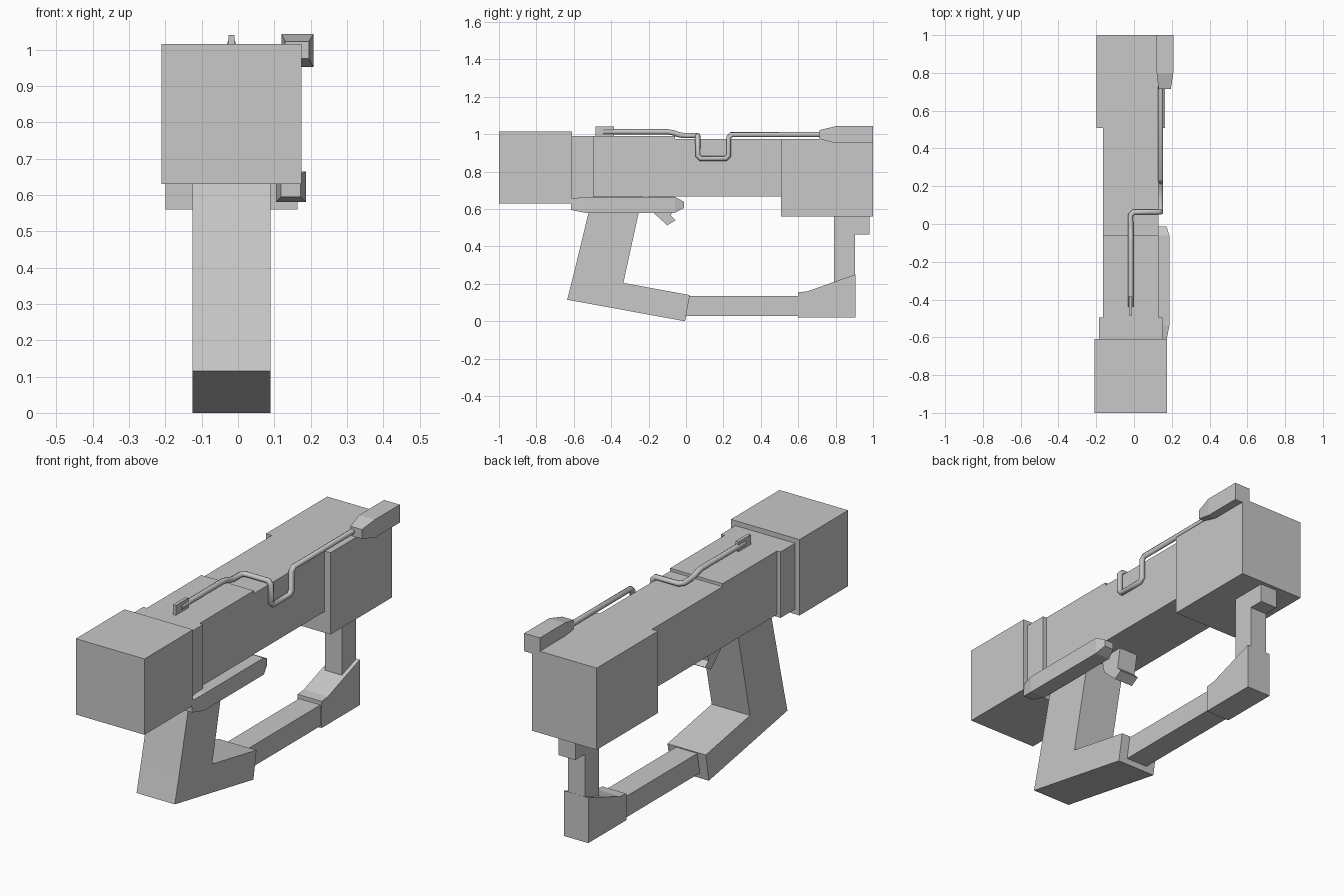
import bpy
import bmesh
from mathutils import Vector

default = bpy.data.objects.get("Cube")
if default:
    bpy.data.objects.remove(default, do_unlink=True)

GREY = (0.58, 0.58, 0.58, 1.0)
grey = bpy.data.materials.new("plain grey")
grey.use_nodes = True
grey.diffuse_color = GREY
grey.node_tree.nodes["Principled BSDF"].inputs["Base Color"].default_value = GREY

MID = -0.0175  # shared centre line of the main parts


def finish(name, bm):
    bmesh.ops.recalc_face_normals(bm, faces=bm.faces)
    mesh = bpy.data.meshes.new(name)
    bm.to_mesh(mesh)
    bm.free()
    mesh.materials.append(grey)
    obj = bpy.data.objects.new(name, mesh)
    bpy.context.collection.objects.link(obj)


def prism(name, width, profile):
    """Extrude a side profile of (y, z) points across x."""
    bm = bmesh.new()
    face = bm.faces.new([bm.verts.new((MID - width / 2, y, z)) for y, z in profile])
    new = bmesh.ops.extrude_face_region(bm, geom=[face])["geom"]
    moved = [v for v in new if isinstance(v, bmesh.types.BMVert)]
    bmesh.ops.translate(bm, verts=moved, vec=(width, 0, 0))
    # Restore the starting cap if the extrusion consumed it
    bmesh.ops.holes_fill(bm, edges=[e for e in bm.edges if e.is_boundary], sides=0)
    finish(name, bm)


def block(name, width, y0, y1, z0, z1):
    prism(name, width, [(y0, z0), (y1, z0), (y1, z1), (y0, z1)])


def loft(name, sections):
    """Join rectangular sections (y, x0, x1, z0, z1) along y."""
    bm = bmesh.new()
    rings = [[bm.verts.new((x, y, z)) for x, z in ((x0, z0), (x1, z0), (x1, z1), (x0, z1))]
             for y, x0, x1, z0, z1 in sections]
    for a, b in zip(rings, rings[1:]):
        for i in range(4):
            j = (i + 1) % 4
            bm.faces.new((a[i], a[j], b[j], b[i]))
    bm.faces.new(rings[0])
    bm.faces.new(rings[-1])
    finish(name, bm)


def pipe(name, path, radius, cut):
    """Round tube along a path whose corners are cut short."""
    path = [Vector(p) for p in path]
    points = [path[0]]
    for a, b, c in zip(path, path[1:], path[2:]):
        points += [b + (a - b).normalized() * cut, b + (c - b).normalized() * cut]
    points.append(path[-1])
    curve = bpy.data.curves.new(name, "CURVE")
    curve.dimensions = "3D"
    curve.bevel_depth = radius
    curve.bevel_resolution = 2
    curve.use_fill_caps = True
    spline = curve.splines.new("POLY")
    spline.points.add(len(points) - 1)
    for slot, p in zip(spline.points, points):
        slot.co = (*p, 1)
    curve.materials.append(grey)
    obj = bpy.data.objects.new(name, curve)
    bpy.context.collection.objects.link(obj)


# Main housing
block("muzzle_block", 0.385, -1.0, -0.61, 0.63, 1.015)
block("muzzle_collar", 0.335, -0.615, -0.495, 0.655, 0.99)
prism("main_body", 0.295, [(-0.5, 0.667), (0.52, 0.667), (0.52, 0.975),
                           (-0.058, 0.975), (-0.058, 0.99), (-0.5, 0.99)])
block("rear_block", 0.363, 0.508, 1.0, 0.56, 0.975)

# Grip with its angled foot
prism("grip", 0.215, [(-0.497, 0.68), (-0.60, 0.255), (-0.635, 0.115), (-0.005, 0.0),
                      (0.02, 0.14), (-0.335, 0.205), (-0.231, 0.68)])

# Trigger
prism("trigger", 0.105, [(-0.2, 0.675), (-0.18, 0.585), (-0.10, 0.513),
                         (-0.055, 0.54), (-0.08, 0.565), (-0.06, 0.675)])

# Lower frame
block("lower_bar", 0.12, -0.02, 0.62, 0.028, 0.135)
prism("lower_corner", 0.135, [(0.60, 0.02), (0.905, 0.02), (0.905, 0.25),
                              (0.79, 0.21), (0.65, 0.16), (0.60, 0.155)])
prism("rear_post", 0.095, [(0.79, 0.18), (0.903, 0.18), (0.903, 0.465),
                           (0.98, 0.465), (0.98, 0.57), (0.79, 0.57)])

# Tapered fittings on the left side
loft("side_rail", [(-0.615, 0.118, 0.172, 0.595, 0.655), (-0.54, 0.105, 0.187, 0.58, 0.665),
                   (-0.06, 0.105, 0.187, 0.58, 0.665), (-0.012, 0.12, 0.172, 0.605, 0.64)])
loft("pipe_housing", [(0.715, 0.13, 0.195, 0.975, 1.022), (0.80, 0.12, 0.208, 0.952, 1.043),
                      (1.0, 0.12, 0.208, 0.952, 1.043)])

# Bent pipe and front sight
SIDE = 0.141
pipe("bent_pipe", [(MID, -0.44, 1.013), (MID, -0.08, 1.013), (MID, -0.03, 0.993),
                   (MID, 0.063, 0.993), (SIDE, 0.063, 0.993), (SIDE, 0.063, 0.87),
                   (SIDE, 0.228, 0.87), (SIDE, 0.228, 0.998), (SIDE, 0.73, 0.998)],
     0.014, 0.016)
block("front_sight", 0.016, -0.485, -0.385, 0.98, 1.04)
